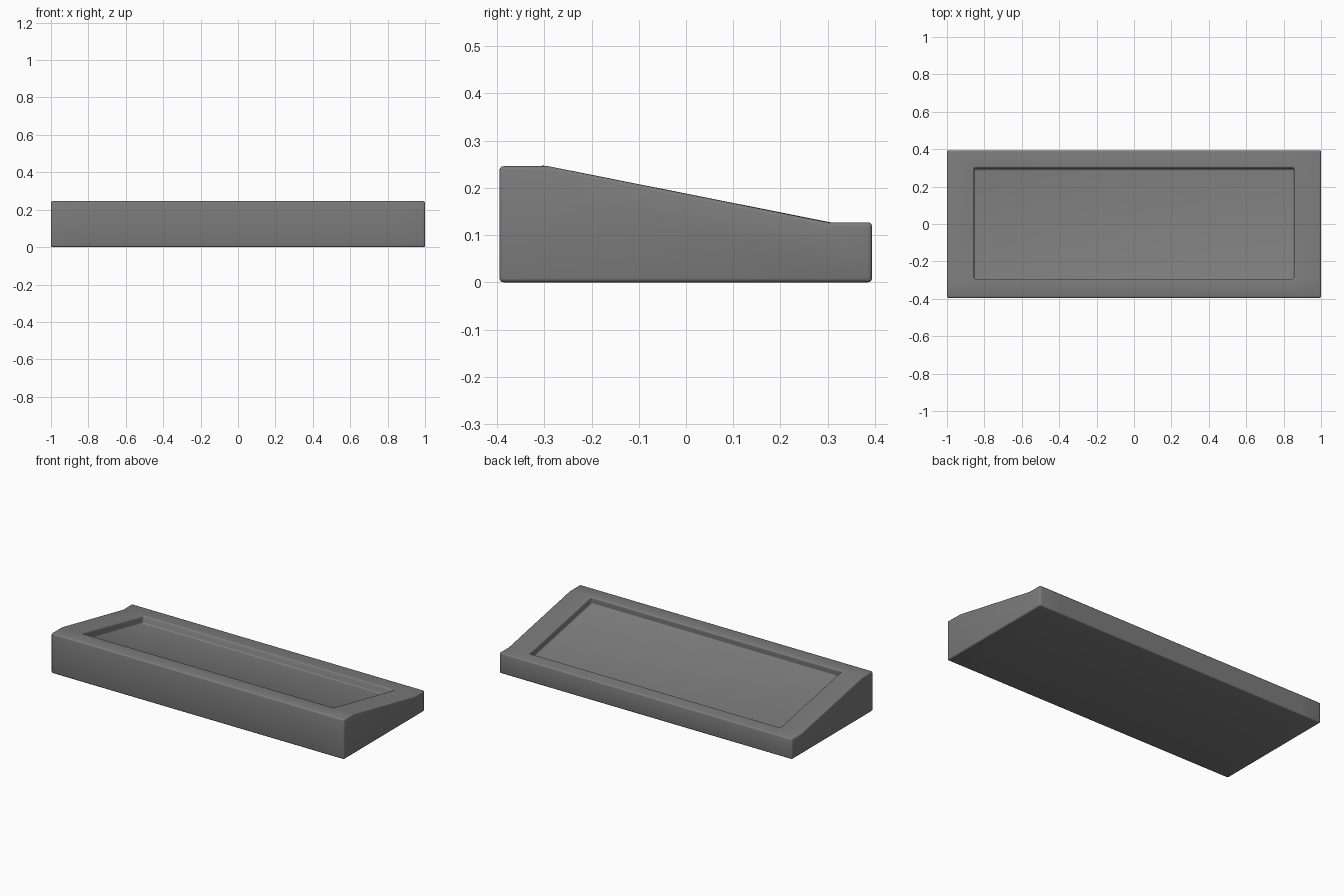
import bpy, bmesh, math

cube = bpy.data.objects.get("Cube")
if cube:
    bpy.data.objects.remove(cube, do_unlink=True)

# Single dark grey plastic
grey = bpy.data.materials.new("dark grey")
grey.use_nodes = True
colour = (0.2, 0.2, 0.2, 1)
grey.diffuse_color = colour
grey.node_tree.nodes["Principled BSDF"].inputs["Base Color"].default_value = colour

# Side profile (y, z): high front rim, slope, low back rim
profile = [(-0.395, 0), (-0.395, 0.246), (-0.292, 0.246),
           (0.302, 0.127), (0.394, 0.127), (0.394, 0)]
SLOPE = 2                       # profile segment that carries the tray
stations = [-1, -0.855, 0.855, 1]
DEPTH = 0.045

# Wedge body swept along x
bm = bmesh.new()
rings = [[bm.verts.new((x, y, z)) for y, z in profile] for x in stations]
n = len(profile)
tray = None
for s, (a, b) in enumerate(zip(rings, rings[1:])):
    for i in range(n):
        j = (i + 1) % n
        face = bm.faces.new((a[i], a[j], b[j], b[i]))
        if s == 1 and i == SLOPE:
            tray = face
bm.faces.new(rings[0])
bm.faces.new(rings[-1])
bmesh.ops.recalc_face_normals(bm, faces=bm.faces)

# Sunken tray, pushed in square to the slope
down = tray.normal.copy() * -DEPTH
floor = bmesh.ops.extrude_discrete_faces(bm, faces=[tray])["faces"][0]
bmesh.ops.translate(bm, verts=floor.verts, vec=down)
bmesh.ops.recalc_face_normals(bm, faces=bm.faces)

mesh = bpy.data.meshes.new("wedge_tray")
bm.to_mesh(mesh)
bm.free()
mesh.materials.append(grey)
body = bpy.data.objects.new("wedge_tray", mesh)
bpy.context.collection.objects.link(body)

# Softened edges
bevel = body.modifiers.new("rounded_edges", "BEVEL")
bevel.width = 0.009
bevel.segments = 3
bevel.limit_method = "ANGLE"
bevel.angle_limit = math.radians(30)

bpy.ops.object.select_all(action="DESELECT")
body.select_set(True)
bpy.context.view_layer.objects.active = body
bpy.ops.object.modifier_apply(modifier=bevel.name)
bpy.ops.object.shade_smooth_by_angle(angle=math.radians(35))
